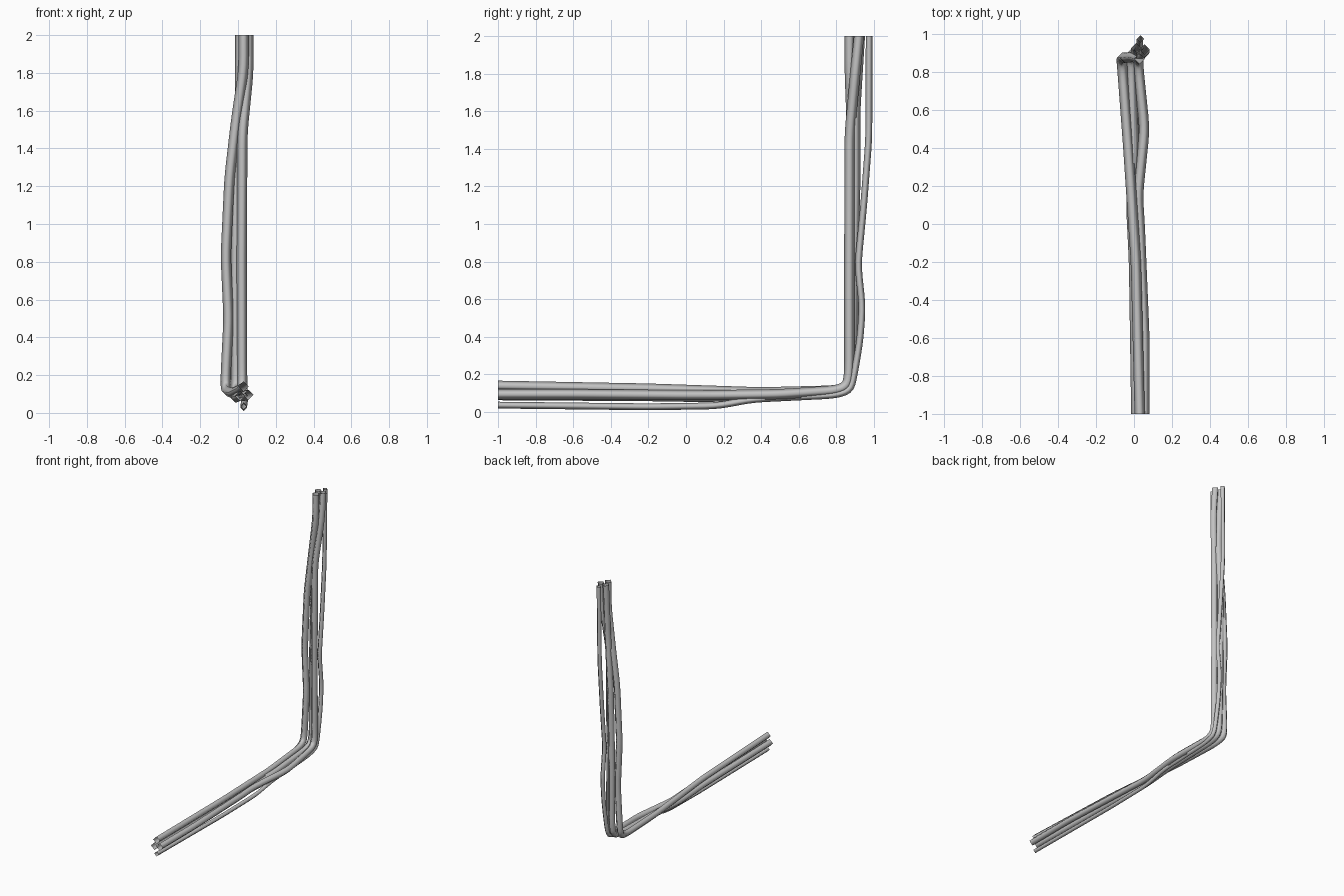
import bpy
import bmesh
from mathutils import Vector

default_cube = bpy.data.objects.get("Cube")
if default_cube:
    bpy.data.objects.remove(default_cube, do_unlink=True)

# Single grey sheath colour
sheath = bpy.data.materials.new("grey_sheath")
sheath.use_nodes = True
sheath_colour = (0.55, 0.55, 0.55, 1)
sheath.diffuse_color = sheath_colour
shader = sheath.node_tree.nodes["Principled BSDF"]
shader.inputs["Base Color"].default_value = sheath_colour


def round_corners(points, reach=0.07, steps=3):
    """Replace every inner corner of a path with a short quadratic arc."""
    path = [points[0]]
    for before, corner, after in zip(points, points[1:], points[2:]):
        to_before, to_after = before - corner, after - corner
        start = corner + to_before.normalized() * min(reach, to_before.length * 0.4)
        end = corner + to_after.normalized() * min(reach, to_after.length * 0.4)
        for step in range(steps + 1):
            t = step / steps
            path.append(start.lerp(corner, t).lerp(corner.lerp(end, t), t))
    path.append(points[-1])
    return path


def make_cable(name, radius, coordinates):
    """Sweep an open four-sided section along a rounded path."""
    path = round_corners([Vector(point) for point in coordinates])
    bm = bmesh.new()
    rings = []
    for index, centre in enumerate(path):
        ahead = path[min(index + 1, len(path) - 1)]
        behind = path[max(index - 1, 0)]
        tangent = (ahead - behind).normalized()
        # End sections are cut square to the main directions
        if index == 0:
            tangent = Vector((0, 1, 0))
        elif index == len(path) - 1:
            tangent = Vector((0, 0, 1))
        side = Vector((1, 0, 0))
        side = (side - tangent * side.dot(tangent)).normalized()
        up = tangent.cross(side)
        rings.append([bm.verts.new(centre + direction * radius)
                      for direction in (side, up, -side, -up)])
    for lower, upper in zip(rings, rings[1:]):
        for i in range(len(lower)):
            j = (i + 1) % len(lower)
            face = bm.faces.new((lower[i], lower[j], upper[j], upper[i]))
            face.smooth = True
    mesh = bpy.data.meshes.new(name)
    bm.to_mesh(mesh)
    bm.free()
    mesh.materials.append(sheath)
    cable = bpy.data.objects.new(name, mesh)
    bpy.context.collection.objects.link(cable)
    return cable


# Thick cable on top of the run, swinging out to the right side
make_cable("outer_cable", 0.027, [
    (.03, -1, .14), (.01, -.2, .125), (-.03, .4, .105), (-.06, .8, .115),
    (-.065, .86, .14), (-.065, .872, .2), (-.05, .875, .5),
    (-.065, .875, .83), (-.045, .875, 1.25), (-.01, .88, 1.55),
    (.03, .87, 1.82), (.03, .87, 2)])

# Thick cable on the left side of the run
make_cable("front_cable", 0.027, [
    (.055, -1, .095), (.055, -.6, .095), (.03, 0, .09), (.02, .15, .09),
    (.056, .5, .095), (.025, .8, .115), (.022, .855, .14),
    (.022, .868, .2), (.02, .868, .8), (.023, .87, 1.48),
    (.055, .9, 1.8), (.055, .92, 2)])

# Thick cable running through the middle, behind the other two
make_cable("middle_cable", 0.027, [
    (.012, -1, .09), (0, -.2, .085), (-.015, .1, .08), (0, .4, .09),
    (-.015, .8, .11), (-.012, .87, .135), (-.01, .885, .2),
    (-.015, .89, .6), (-.01, .9, 1.2), (.012, .9, 1.6),
    (.012, .925, 2)])

# Thin cable underneath the run and at the back of the riser
make_cable("thin_cable", 0.018, [
    (.03, -1, .037), (.03, -.2, .028), (.03, .17, .033),
    (.035, .35, .068), (.03, .8, .09), (.03, .875, .118),
    (.03, .895, .2), (.03, .925, .38), (.03, .938, .56),
    (.03, .914, .78), (.03, .945, 1.1), (.03, .972, 1.45),
    (.035, .974, 2)])
